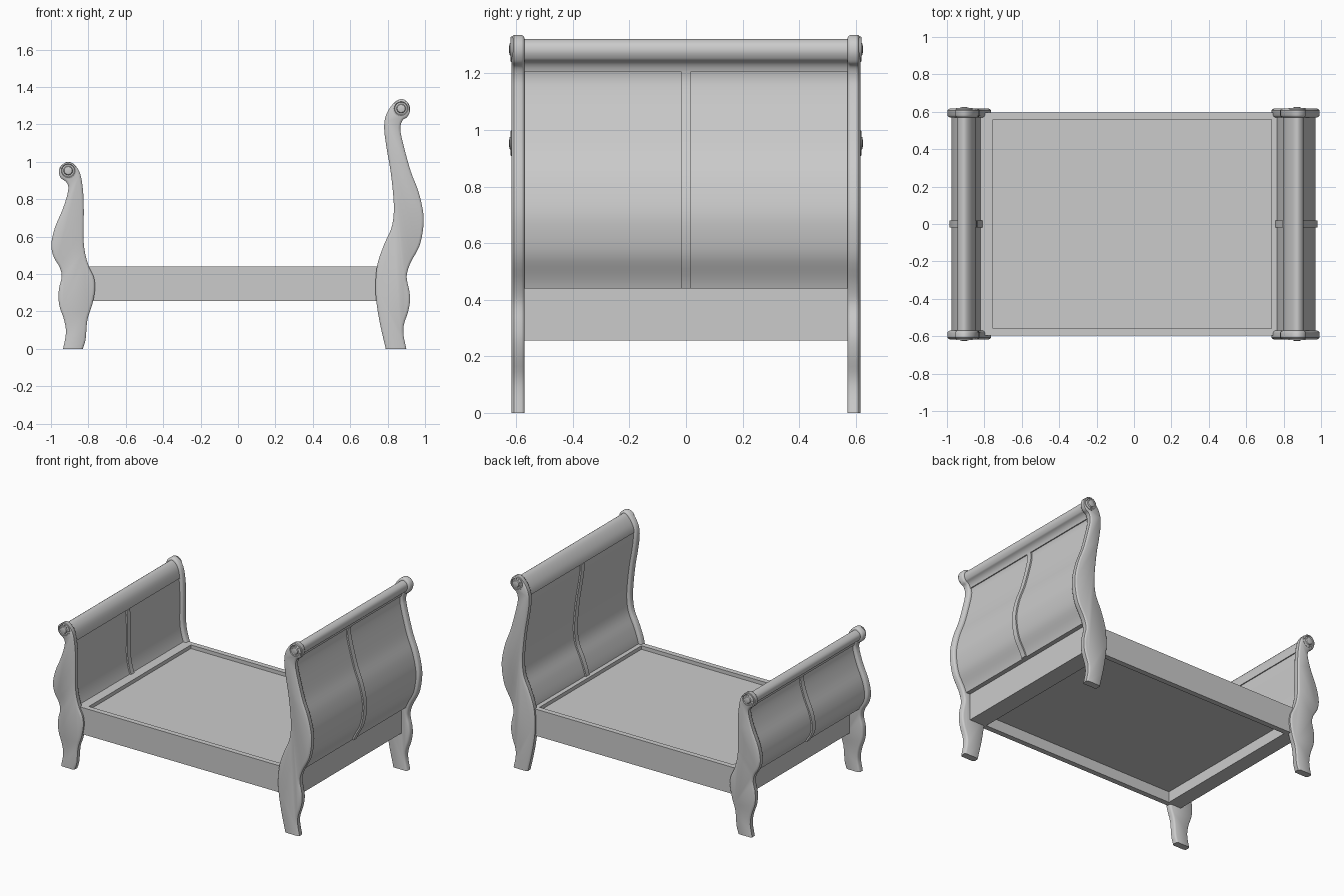
import bpy
import bmesh
import math
from mathutils import Vector

default_cube = bpy.data.objects.get("Cube")
if default_cube:
    bpy.data.objects.remove(default_cube, do_unlink=True)

# One plain colour for the whole bed
grey = bpy.data.materials.new("plain_grey")
grey.use_nodes = True
grey.diffuse_color = (0.6, 0.6, 0.6, 1)
grey.node_tree.nodes["Principled BSDF"].inputs["Base Color"].default_value = grey.diffuse_color

# Half-outlines of the scrolled posts (x, z): inner foot, over the curl, to outer foot
HEAD = [(.79, 0), (.76, .13), (.74, .25), (.735, .34), (.745, .45), (.78, .555),
        (.82, .645), (.833, .73), (.83, .82), (.815, .955), (.795, 1.07), (.782, 1.17),
        (.787, 1.235), (.81, 1.285), (.845, 1.325), (.88, 1.335), (.912, 1.312),
        (.92, 1.275), (.905, 1.24), (.88, 1.222), (.868, 1.185), (.873, 1.14),
        (.895, 1.05), (.925, .945), (.965, .84), (.99, .73), (.99, .645), (.97, .55),
        (.925, .465), (.905, .41), (.903, .37), (.915, .315), (.92, .26), (.91, .2),
        (.887, .13), (.885, .075), (.9, 0)]
FOOT = [(-.83, 0), (-.815, .05), (-.805, .155), (-.78, .235), (-.765, .315), (-.77, .38),
        (-.795, .435), (-.815, .5), (-.825, .57), (-.825, .66), (-.825, .77), (-.83, .86),
        (-.845, .94), (-.875, .985), (-.91, 1), (-.945, .98), (-.958, .95), (-.948, .915),
        (-.92, .893), (-.907, .865), (-.915, .815), (-.94, .74), (-.98, .645),
        (-.998, .555), (-.985, .49), (-.953, .435), (-.943, .385), (-.958, .315),
        (-.956, .235), (-.93, .155), (-.92, .085), (-.935, 0)]


def smooth_path(points, steps=4):
    """Catmull-Rom curve through the points."""
    pts = [Vector(p) for p in points]
    pts = [2 * pts[0] - pts[1]] + pts + [2 * pts[-1] - pts[-2]]
    path = []
    for a, b, c, d in zip(pts, pts[1:], pts[2:], pts[3:]):
        for i in range(steps):
            t = i / steps
            path.append(0.5 * (2 * b + (c - a) * t + (2 * a - 5 * b + 4 * c - d) * t ** 2
                               + (3 * b - a - 3 * c + d) * t ** 3))
    return path + [pts[-2]]


def inset(path, amount):
    """Move the outline towards its inside, keeping the feet on the floor."""
    area = sum(a.x * b.y - b.x * a.y for a, b in zip(path, path[1:] + path[:1]))
    side = math.copysign(amount, area)
    last = len(path) - 1
    result = []
    for i, p in enumerate(path):
        tangent = (path[min(i + 1, last)] - path[max(i - 1, 0)]).normalized()
        q = p + Vector((-tangent.y, tangent.x)) * side
        if i in (0, last):
            q.y = 0
        result.append(q)
    return result


def finish(name, bm):
    bmesh.ops.recalc_face_normals(bm, faces=bm.faces[:])
    mesh = bpy.data.meshes.new(name)
    bm.to_mesh(mesh)
    bm.free()
    mesh.materials.append(grey)
    obj = bpy.data.objects.new(name, mesh)
    bpy.context.collection.objects.link(obj)
    bpy.ops.object.select_all(action="DESELECT")
    obj.select_set(True)
    bpy.context.view_layer.objects.active = obj
    bpy.ops.object.shade_smooth_by_angle(angle=math.radians(35))
    return obj


def loft(name, path, sections, low=None, high=None):
    """Skin (y, inset) copies of an outline, optionally trimmed between two heights."""
    bm = bmesh.new()
    rings = [[bm.verts.new((p.x, y, p.y)) for p in inset(path, d)] for y, d in sections]
    for r, s in zip(rings, rings[1:]):
        for i in range(len(r)):
            j = (i + 1) % len(r)
            bm.faces.new((r[i], r[j], s[j], s[i]))
    bm.faces.new(rings[0])
    bm.faces.new(rings[-1])
    for height, up in ((low, -1), (high, 1)):
        if height is not None:
            geom = bm.verts[:] + bm.edges[:] + bm.faces[:]
            bmesh.ops.bisect_plane(bm, geom=geom, plane_co=(0, 0, height),
                                   plane_no=(0, 0, up), clear_outer=True)
            rim = [e for e in bm.edges if e.is_boundary]
            bmesh.ops.holes_fill(bm, edges=rim)
    return finish(name, bm)


def turned_button(name, x, z, side):
    """Ringed rosette on the outer face of a post curl."""
    bm = bmesh.new()
    turning = [(.045, .612), (.045, .619), (.037, .621), (.033, .617),
               (.025, .617), (.021, .623), (.012, .625)]
    count = 24
    rings = []
    for r, y in turning:
        angles = [math.tau * i / count for i in range(count)]
        rings.append([bm.verts.new((x + r * math.cos(a), side * y, z + r * math.sin(a)))
                      for a in angles])
    for r, s in zip(rings, rings[1:]):
        for i in range(count):
            j = (i + 1) % count
            bm.faces.new((r[i], r[j], s[j], s[i]))
    bm.faces.new(rings[0])
    bm.faces.new(rings[-1])
    finish(name, bm)


def box(name, low, high):
    bm = bmesh.new()
    bmesh.ops.create_cube(bm, size=1)
    for v in bm.verts:
        v.co = [h if c > 0 else l for c, l, h in zip(v.co, low, high)]
    finish(name, bm)


RAIL_LOW, RAIL_TOP = .255, .44
MOULDING = [(.57, .012), (.574, .004), (.581, 0), (.608, 0), (.613, .005), (.617, .013)]

# Head and foot ends: posts, rosettes, curved panel, rolled top and centre stile
for label, outline, split, curl in (("head", HEAD, 1.207, (.872, 1.285)),
                                    ("foot", FOOT, .875, (-.908, .953))):
    path = smooth_path(outline)
    for side, word in ((-1, "front"), (1, "back")):
        loft(f"{label}_{word}_post", path, [(side * y, d) for y, d in MOULDING])
        turned_button(f"{label}_{word}_rosette", *curl, side)
    loft(f"{label}board_panel", path, [(-.572, .022), (.572, .022)], RAIL_TOP, split)
    loft(f"{label}board_roll", path, [(-.572, .015), (.572, .015)], split)
    loft(f"{label}board_stile", path, [(-.018, .012), (.018, .012)], RAIL_TOP, split)

# Bed frame rails
for side, word in ((-1, "front"), (1, "back")):
    y0, y1 = sorted((side * .56, side * .597))
    box(f"{word}_side_rail", (-.86, y0, RAIL_LOW), (.86, y1, RAIL_TOP))
box("head_end_rail", (.735, -.56, RAIL_LOW), (.86, .56, RAIL_TOP))
box("foot_end_rail", (-.86, -.56, RAIL_LOW), (-.755, .56, RAIL_TOP))

# Sunken mattress platform
box("platform", (-.755, -.56, .33), (.735, .56, .415))
